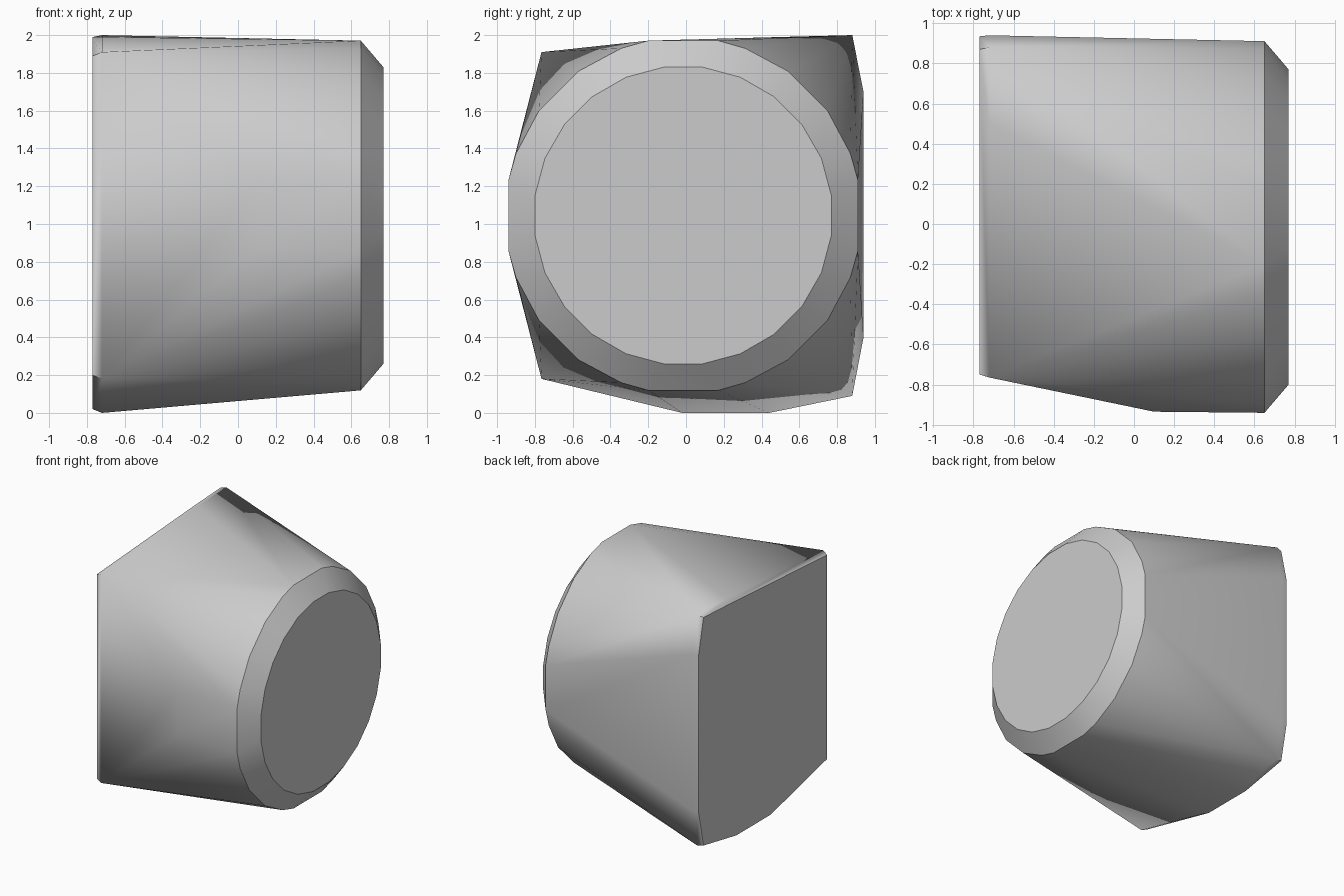
import bpy
import bmesh
from math import radians, sin, cos

cube = bpy.data.objects.get("Cube")
if cube:
    bpy.data.objects.remove(cube, do_unlink=True)

AXIS_Y, AXIS_Z = -0.015, 1.045


def ring(x, radius, quarter_angles):
    """Ring of points around the x axis, one set of angles per quarter."""
    return [(x, AXIS_Y + radius * cos(radians(a + q)),
             AXIS_Z + radius * sin(radians(a + q)))
            for q in range(0, 360, 90) for a in quarter_angles]


def at_x(x, outline):
    return [(x, y, z) for y, z in outline]


# Round end: rim and smaller bevelled cap
rim = ring(0.65, 0.944, (11.3, 20.3, 36, 54, 69.7, 78.7))
cap = ring(0.77, 0.792, [7.5 + 15 * i for i in range(6)])

# Squared end: flat face and slightly larger bevelled corners
flat_end = at_x(-0.77, [(-0.75, 0.2), (-0.75, 1.89), (0.5, 1.97), (0.87, 1.99),
                        (0.935, 1.7), (0.935, 0.4), (0.87, 0.1),
                        (0.44, 0.02), (-0.01, 0.02)])
corners = at_x(-0.72, [(-0.765, 0.18), (-0.765, 1.91), (0.5, 1.99), (0.88, 2.0),
                       (0.94, 1.7), (0.94, 0.4), (0.88, 0.09),
                       (0.44, 0.0), (-0.02, 0.0)])

# Shallow ridge along the front
ridge = at_x(0.1, [(-0.935, 0.87), (-0.935, 1.22)])

# Body: tight skin around both ends
bm = bmesh.new()
for point in rim + cap + flat_end + corners + ridge:
    bm.verts.new(point)
hull = bmesh.ops.convex_hull(bm, input=bm.verts[:])
loose = {v for v in hull["geom_interior"] + hull["geom_unused"]
         if isinstance(v, bmesh.types.BMVert)}
bmesh.ops.delete(bm, geom=list(loose), context='VERTS')
bmesh.ops.dissolve_limit(bm, angle_limit=radians(0.5),
                         verts=bm.verts[:], edges=bm.edges[:])
bmesh.ops.recalc_face_normals(bm, faces=bm.faces[:])

mesh = bpy.data.meshes.new("body")
bm.to_mesh(mesh)
bm.free()
body = bpy.data.objects.new("body", mesh)
bpy.context.collection.objects.link(body)

# Single plain grey
grey = bpy.data.materials.new("light_grey")
grey.use_nodes = True
colour = (0.6, 0.6, 0.6, 1)
grey.diffuse_color = colour
grey.node_tree.nodes["Principled BSDF"].inputs["Base Color"].default_value = colour
mesh.materials.append(grey)

# Smooth sides with crisp bevel edges
bpy.ops.object.select_all(action='DESELECT')
body.select_set(True)
bpy.context.view_layer.objects.active = body
bpy.ops.object.shade_smooth_by_angle(angle=radians(35))
